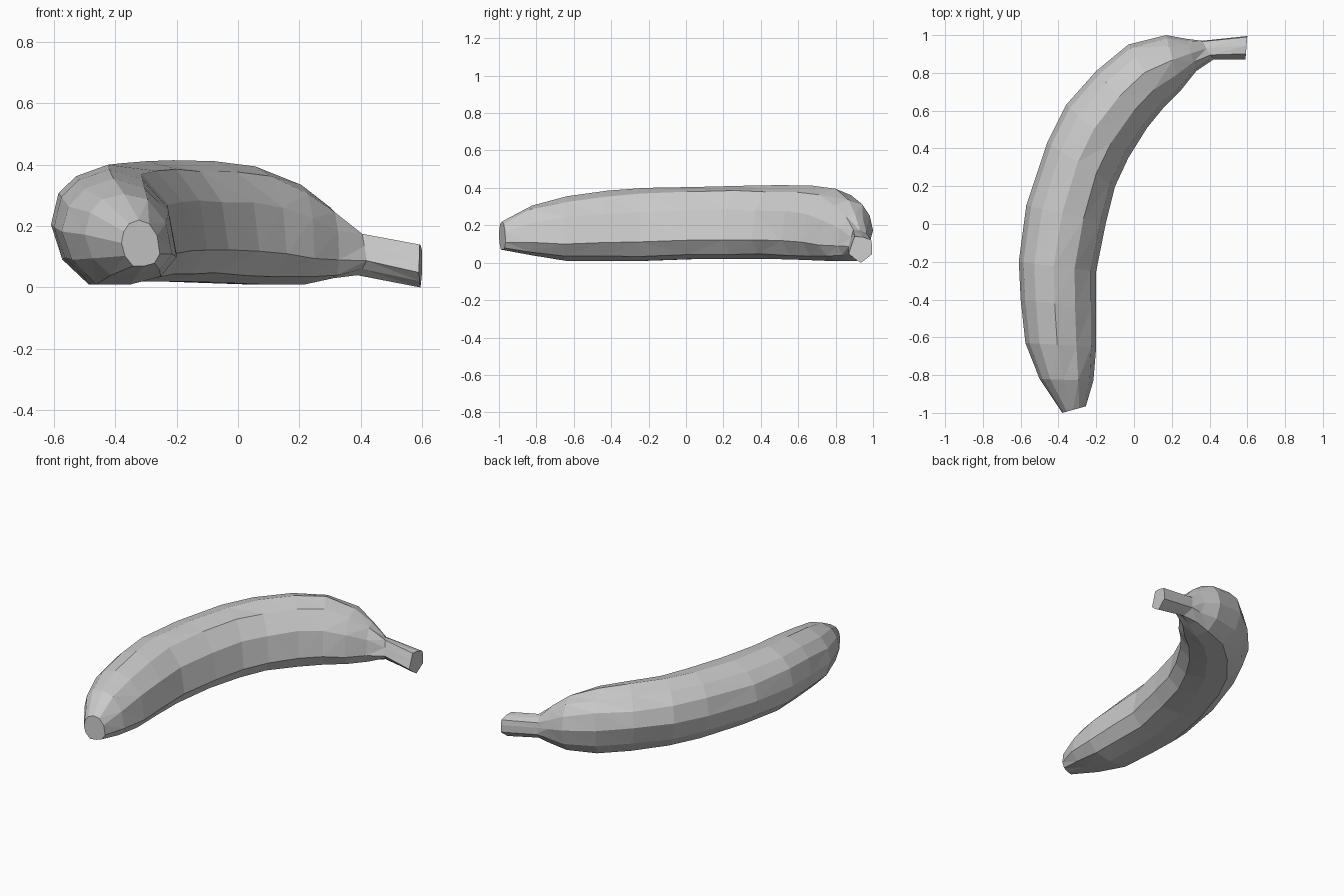
import bpy, bmesh, random
from mathutils import Vector

cube = bpy.data.objects.get("Cube")
if cube:
    bpy.data.objects.remove(cube, do_unlink=True)

random.seed(4)

# Pale grey skin
skin = bpy.data.materials.new("pale_grey")
skin.use_nodes = True
grey = (0.6, 0.6, 0.6, 1)
skin.diffuse_color = grey
skin.node_tree.nodes["Principled BSDF"].inputs["Base Color"].default_value = grey

# Ribs along the fruit: outer edge (x, y), inner edge (x, y), bottom and top height
ribs = [
    ((-.38, -1), (-.255, -.965), .07, .22),
    ((-.5, -.82), (-.215, -.83), .04, .305),
    ((-.575, -.63), (-.2, -.65), .01, .355),
    ((-.6, -.4), (-.2, -.45), .01, .385),
    ((-.61, -.2), (-.2, -.25), .01, .4),
    ((-.57, .1), (-.15, 0), .02, .405),
    ((-.46, .43), (-.1, .2), .02, .412),
    ((-.36, .63), (-.03, .35), .02, .415),
    ((-.2, .81), (.07, .51), .015, .412),
    ((-.03, .95), (.16, .62), .01, .395),
    ((.17, 1), (.25, .71), .01, .335),
    ((.28, .98), (.33, .81), .03, .26),
    ((.36, .97), (.42, .87), .04, .175),
    ((.6, .995), (.59, .87), 0, .14),
]

# Cross-section: across (outer to inner), up (bottom to top)
body_section = [(0, .5), (.06, .75), (.2, .92), (.45, 1), (.72, .92), (.93, .66),
                (1, .26), (.86, .06), (.6, 0), (.3, 0), (.09, .22)]
stem_section = [(0, .4), (0, .65), (.04, .87), (.4, .98), (.75, 1), (.87, .7),
                (1, .35), (.75, .15), (.48, 0), (.25, .15), (0, .33)]


def make_ring(bm, rib, section, wobble):
    outer, inner, low, high = rib
    ring = []
    for across, up in section:
        flat = Vector(outer).lerp(Vector(inner), across)
        z = low + (high - low) * up
        if 0 < across < 1 and 0 < up < 1:
            z += random.uniform(-wobble, wobble)
        ring.append(bm.verts.new((flat.x, flat.y, z)))
    return ring


# Fruit body flowing into the stem
bm = bmesh.new()
rings = [make_ring(bm, rib, stem_section if i >= len(ribs) - 2 else body_section,
                   .007 if 0 < i < len(ribs) - 2 else 0)
         for i, rib in enumerate(ribs)]
for a, b in zip(rings, rings[1:]):
    for j in range(len(a)):
        k = (j + 1) % len(a)
        bm.faces.new((a[j], a[k], b[k], b[j]))
bm.faces.new(rings[0])
bm.faces.new(rings[-1])

# Facets, kept flat
bmesh.ops.triangulate(bm, faces=bm.faces[:])
bmesh.ops.recalc_face_normals(bm, faces=bm.faces[:])
mesh = bpy.data.meshes.new("curved_fruit")
bm.to_mesh(mesh)
bm.free()
mesh.materials.append(skin)
fruit = bpy.data.objects.new("curved_fruit", mesh)
bpy.context.collection.objects.link(fruit)
